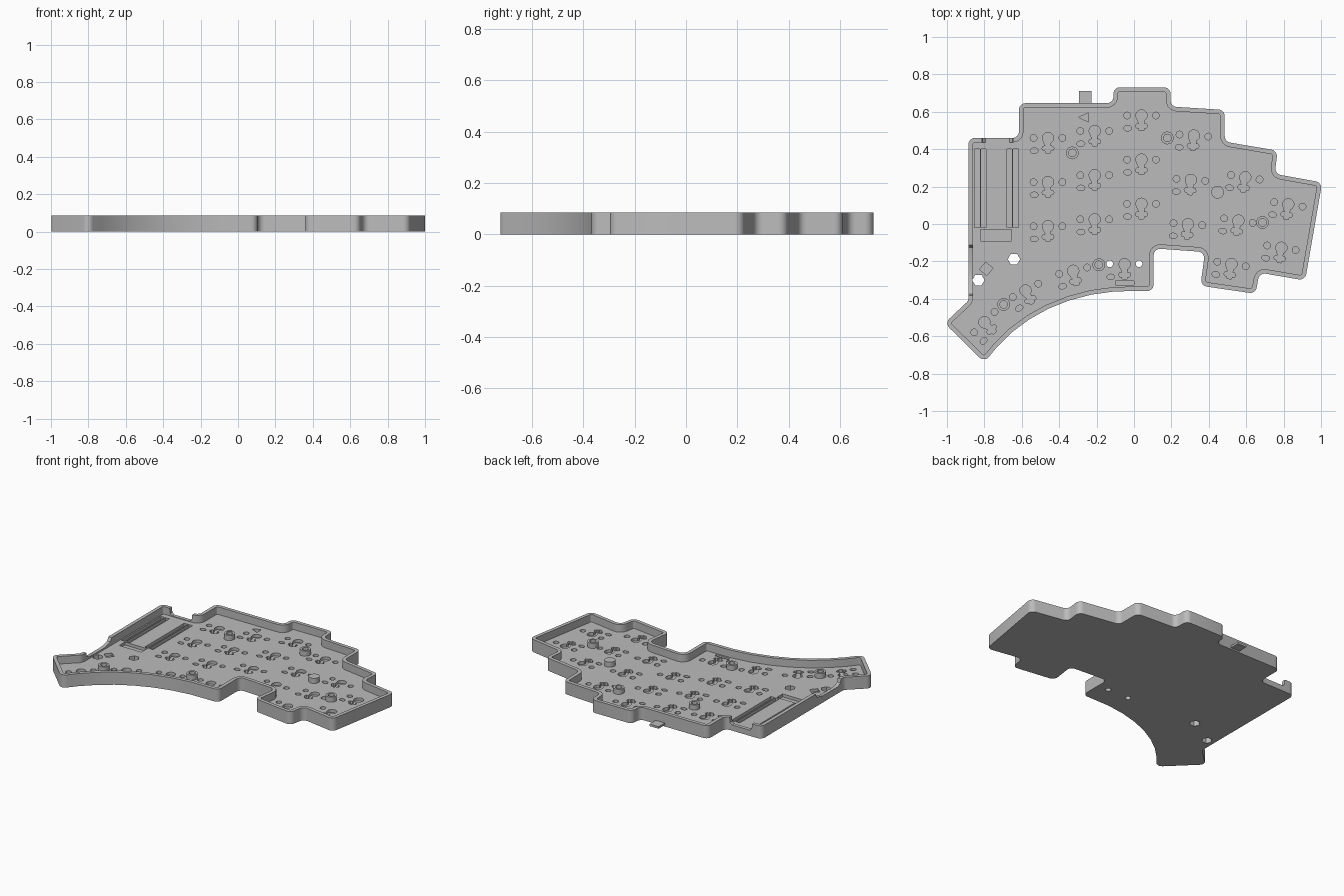
import bpy, bmesh, math
from mathutils import Vector, Matrix

cube = bpy.data.objects.get("Cube")
if cube:
    bpy.data.objects.remove(cube, do_unlink=True)

HEIGHT, FLOOR, RECESS, WALL = 0.085, 0.034, 0.014, 0.024

grey = bpy.data.materials.new("matte_grey")
grey.use_nodes = True
grey.diffuse_color = (0.5, 0.5, 0.5, 1)
grey.node_tree.nodes["Principled BSDF"].inputs["Base Color"].default_value = (0.5, 0.5, 0.5, 1)


# Profile helpers
def ring(x, y, r, n=24, turn=0.0, sy=1.0):
    angles = [turn + math.tau * i / n for i in range(n)]
    return [Vector((x + r * math.cos(a), y + r * sy * math.sin(a))) for a in angles]


def box(x0, x1, y0, y1):
    return [Vector(p) for p in ((x0, y0), (x1, y0), (x1, y1), (x0, y1))]


def inset(points, t):
    """Shift every edge of a counter-clockwise profile inwards by t."""
    out = []
    for i, p in enumerate(points):
        a = (p - points[i - 1]).normalized()
        b = (points[(i + 1) % len(points)] - p).normalized()
        na, nb = Vector((-a.y, a.x)), Vector((-b.y, b.x))
        out.append(p + (na + nb) * t / (1 + na.dot(nb)))
    return out


def rounded(points, r, t=0.0, steps=6):
    """Fillet the clear corners; t is the inset already applied."""
    out = []
    for i, p in enumerate(points):
        u = (points[i - 1] - p).normalized()
        v = (points[(i + 1) % len(points)] - p).normalized()
        half = u.angle(v) / 2
        if half > 1.2:
            out.append(p)
            continue
        convex = u.x * v.y - u.y * v.x < 0
        rad = r - t if convex else r + t
        mid = (u + v).normalized()
        c = p + mid * rad / math.sin(half)
        d = rad / math.tan(half)
        s, e = p + u * d - c, p + v * d - c
        sweep = s.angle_signed(e)
        for k in range(steps + 1):
            out.append(c + Matrix.Rotation(-sweep * k / steps, 2) @ s)
    return out


def mesh_object(name, parts):
    """Build one object from (profile, bottom, top) prisms."""
    bm = bmesh.new()
    for pts, z0, z1 in parts:
        face = bm.faces.new([bm.verts.new((p.x, p.y, z0)) for p in pts])
        up = bmesh.ops.extrude_face_region(bm, geom=[face])["geom"]
        bmesh.ops.translate(bm, vec=(0, 0, z1 - z0),
                            verts=[g for g in up if isinstance(g, bmesh.types.BMVert)])
    bmesh.ops.recalc_face_normals(bm, faces=bm.faces)
    me = bpy.data.meshes.new(name)
    bm.to_mesh(me)
    bm.free()
    me.materials.append(grey)
    ob = bpy.data.objects.new(name, me)
    bpy.context.collection.objects.link(ob)
    return ob


def activate(ob):
    bpy.ops.object.select_all(action='DESELECT')
    ob.select_set(True)
    bpy.context.view_layer.objects.active = ob


def cut(target, cutter):
    mod = target.modifiers.new("cut", 'BOOLEAN')
    mod.operation, mod.solver, mod.object = 'DIFFERENCE', 'EXACT', cutter
    activate(target)
    bpy.ops.object.modifier_apply(modifier=mod.name)
    bpy.data.objects.remove(cutter, do_unlink=True)


# Tray outline, counter-clockwise from the thumb corner
curve = [(-0.8, -0.74), (-0.73, -0.655), (-0.65, -0.577), (-0.56, -0.51), (-0.46, -0.454),
         (-0.35, -0.41), (-0.23, -0.378), (-0.1, -0.36)]
steps = [(0.105, -0.358), (0.105, -0.13), (0.38, -0.15), (0.355, -0.33), (0.65, -0.373),
         (0.67, -0.26), (0.915, -0.302), (1.006, 0.222), (0.752, 0.268), (0.768, 0.392),
         (0.485, 0.44), (0.485, 0.61), (0.195, 0.628), (0.195, 0.731), (-0.11, 0.731),
         (-0.11, 0.646), (-0.615, 0.646), (-0.615, 0.46), (-0.885, 0.46), (-0.885, -0.41),
         (-1.013, -0.53)]
outline = [Vector(p) for p in curve + steps]
tray = mesh_object("tray", [(rounded(outline, 0.035), 0, HEIGHT)])
pocket = rounded(inset(outline, WALL), 0.035, WALL)
cut(tray, mesh_object("pocket_cutter", [(pocket, FLOOR, HEIGHT + 0.1)]))

# Switch positions: x, y and turn in degrees
keys = [(x, y - 0.236 * i, 0) for x, y in ((-0.46, 0.46), (-0.21, 0.497), (0.04, 0.58))
        for i in range(3)]
keys += [(0.32 - 0.016 * i, 0.473 - 0.237 * i, -4) for i in range(3)]
keys += [(0.595 - 0.037 * i, 0.25 - 0.232 * i, -9) for i in range(3)]
keys += [(0.825 - 0.037 * i, 0.105 - 0.232 * i, -9) for i in range(2)]
keys += [(-0.05, -0.215, 0), (-0.325, -0.25, 13), (-0.58, -0.355, 28), (-0.8, -0.525, 45)]

# Keyhole-shaped centre recess, mirrored about its axis
arc = [p for p in ring(0, 0, 0.03, 28, math.radians(-64))][:22]
side = [(0.013, -0.043), (0.027, -0.045), (0.032, -0.056), (0.027, -0.067), (0.015, -0.068),
        (0.012, -0.08)]
keyhole = arc + [Vector((-x, y)) for x, y in side] + [Vector(p) for p in reversed(side)]
recesses = []
for x, y, deg in keys:
    pin_holes = [] if y == -0.215 else [ring(0.077, 0, 0.018, 16), ring(-0.077, 0, 0.018, 16)]
    for shape in [keyhole, ring(-0.074, -0.068, 0.021, 16, 0, 0.7)] + pin_holes:
        turn = Matrix.Rotation(math.radians(deg), 2)
        recesses.append([turn @ p + Vector((x, y)) for p in shape])

# Controller bay: paired header grooves, cable slot and small pockets
for x in (-0.838, -0.804, -0.666, -0.632):
    recesses.append(box(x - 0.014, x + 0.014, -0.02, 0.4))
recesses += [box(-0.82, -0.655, -0.09, -0.03), box(-0.1, 0.0, -0.325, -0.305),
             ring(-0.79, -0.24, 0.036, 4, 0.1), ring(-0.26, 0.57, 0.036, 3, math.pi, 0.8)]
cut(tray, mesh_object("recess_cutter", [(p, RECESS, FLOOR + 0.02) for p in recesses]))

# Holes right through the floor
through = [ring(-0.13, -0.213, 0.018, 16), ring(0.027, -0.213, 0.018, 16),
           ring(-0.832, -0.3, 0.033, 6), ring(-0.642, -0.188, 0.033, 6)]
cut(tray, mesh_object("hole_cutter", [(p, -0.05, FLOOR + 0.02) for p in through]))

# Lowered stretches of the back and left walls, with sloping ends
slope = [Vector(p) for p in ((-0.815, 0.1), (-0.81, 0.05), (-0.795, FLOOR + 0.004),
                             (-0.665, FLOOR + 0.004), (-0.65, 0.05), (-0.645, 0.1))]
back = mesh_object("back_notch_cutter", [(slope, -0.5, -0.425)])
back.data.transform(Matrix.Rotation(math.radians(90), 4, 'X'))
cut(tray, back)
dip = [Vector(p) for p in ((-0.385, 0.1), (-0.375, 0.06), (-0.35, 0.045), (-0.19, 0.045),
                           (-0.125, 0.06), (-0.105, 0.1))]
left = mesh_object("left_notch_cutter", [(dip, -0.95, -0.85)])
left.data.transform(Matrix(((0, 0, 1, 0), (1, 0, 0, 0), (0, 1, 0, 0), (0, 0, 0, 1))))
cut(tray, left)

# Screw bosses with blind bores, and one solid support post
bosses = [(-0.33, 0.38), (0.178, 0.46), (0.687, 0.008), (-0.188, -0.218), (-0.697, -0.43)]
screw_bosses = mesh_object("screw_bosses", [(ring(x, y, 0.034), FLOOR - 0.004, 0.068) for x, y in bosses])
cut(screw_bosses, mesh_object("bore_cutter", [(ring(x, y, 0.02), FLOOR + 0.002, 0.1) for x, y in bosses]))
post = mesh_object("support_post", [(ring(0.447, 0.17, 0.034), FLOOR - 0.004, 0.068)])

# Thin tab below the cable port
tab = mesh_object("port_tab", [(box(-0.295, -0.228, 0.63, 0.712), 0.01, 0.024)])

for ob in (tray, screw_bosses, post):
    activate(ob)
    bpy.ops.object.shade_smooth_by_angle(angle=math.radians(32))
